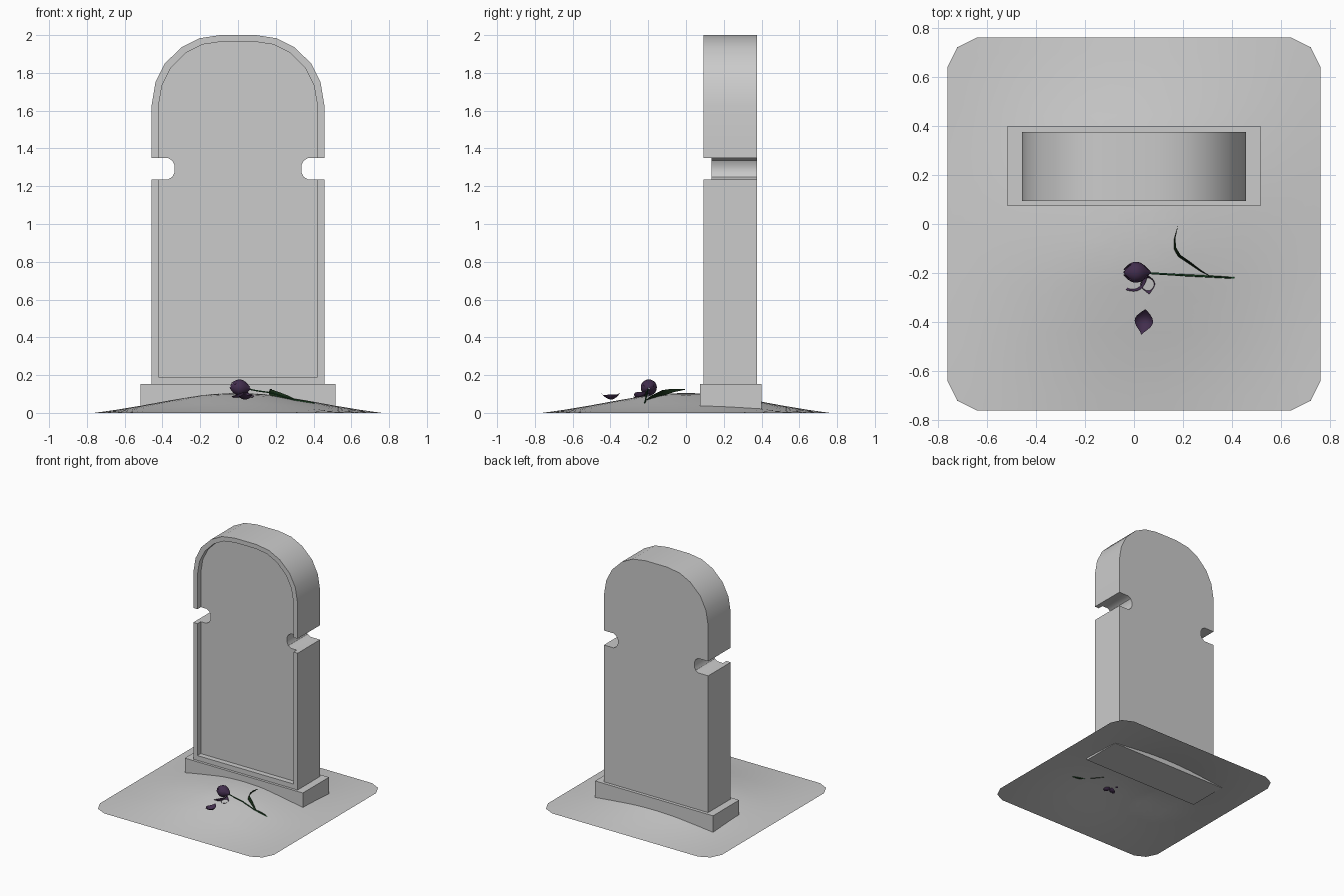
import bpy, bmesh, math
from mathutils import Vector

if "Cube" in bpy.data.objects:
    bpy.data.objects.remove(bpy.data.objects["Cube"])


def material(name, rgb):
    m = bpy.data.materials.new(name)
    m.diffuse_color = (*rgb, 1)
    m.use_nodes = True
    m.node_tree.nodes["Principled BSDF"].inputs["Base Color"].default_value = m.diffuse_color
    return m


def finish(name, bm, mat=None, smooth=True, closed=True):
    if closed:
        bmesh.ops.recalc_face_normals(bm, faces=bm.faces)
    me = bpy.data.meshes.new(name)
    bm.to_mesh(me)
    bm.free()
    ob = bpy.data.objects.new(name, me)
    bpy.context.collection.objects.link(ob)
    if mat:
        me.materials.append(mat)
    if smooth:
        bpy.ops.object.select_all(action='DESELECT')
        bpy.context.view_layer.objects.active = ob
        ob.select_set(True)
        bpy.ops.object.shade_smooth_by_angle(angle=math.radians(32))
    return ob


def prism(name, half, y0, y1, smooth=True):
    """Mirror a right-hand x/z profile and extrude it along y."""
    pts = half + [(-x, z) for x, z in reversed(half)]
    bm = bmesh.new()
    face = bm.faces.new([bm.verts.new((x, y0, z)) for x, z in pts])
    ext = bmesh.ops.extrude_face_region(bm, geom=[face])
    bmesh.ops.translate(bm, vec=(0, y1 - y0, 0),
                        verts=[g for g in ext['geom'] if isinstance(g, bmesh.types.BMVert)])
    return finish(name, bm, smooth=smooth)


def sheet(bm, rows):
    """Skin rows of points with quads."""
    vs = [[bm.verts.new(p) for p in row] for row in rows]
    for a, b in zip(vs, vs[1:]):
        for i in range(len(a) - 1):
            bm.faces.new((a[i], a[i + 1], b[i + 1], b[i]))


# Headstone slab with side notches, and its recessed front panel
arch = [(.457, 1.63), (.437, 1.75), (.387, 1.85), (.30, 1.935), (.205, 1.983), (.095, 2.0)]
notch = [(.457, 1.235), (.372, 1.235), (.347, 1.25), (.335, 1.275),
         (.335, 1.31), (.347, 1.335), (.372, 1.35), (.457, 1.35)]
inner = [(.42, .19), (.42, 1.63), (.402, 1.735), (.356, 1.825),
         (.278, 1.905), (.19, 1.95), (.09, 1.965)]
slab = prism("headstone_slab", [(.457, .145)] + notch + arch, .093, .375, smooth=False)
cutter = prism("panel_cutter", inner, 0, .135, smooth=False)
cutter.hide_render = True
mod = slab.modifiers.new("panel", 'BOOLEAN')
mod.operation = 'DIFFERENCE'
mod.solver = 'EXACT'
mod.object = cutter
bpy.context.view_layer.objects.active = slab
bpy.ops.object.modifier_apply(modifier=mod.name)
bpy.data.objects.remove(cutter)
bpy.ops.object.select_all(action='DESELECT')
slab.select_set(True)
bpy.ops.object.shade_smooth_by_angle(angle=math.radians(32))

# Plinth under the slab
prism("plinth", [(.517, .02), (.517, .152)], .073, .40, smooth=False)

# Grave mound: a single domed sheet with clipped corners
E = .762
curve = [(0, 1), (.13, .98), (.27, .88), (.53, .56), (.66, .38), (.85, .15), (1, 0)]


def bump(c):
    t = min(abs(c) / E, 1)
    for (a, ha), (b, hb) in zip(curve, curve[1:]):
        if t <= b:
            return ha + (hb - ha) * (t - a) / (b - a)
    return 0


outline = []
for k in range(4):
    c, s = round(math.cos(k * math.pi / 2)), round(math.sin(k * math.pi / 2))
    side = [(E, -.64 + 1.28 * i / 10) for i in range(11)] + [(.725, .725)]
    side[-1] = (.722, .722)
    outline += [(x * c - y * s, x * s + y * c) for x, y in side]
bm = bmesh.new()
outline.append(outline[0])
rings = 12
sheet(bm, [[(x * r / rings, y * r / rings, .105 * bump(x * r / rings) * bump(y * r / rings))
            for x, y in outline] for r in range(rings + 1)])
bmesh.ops.remove_doubles(bm, verts=bm.verts, dist=1e-4)
bmesh.ops.recalc_face_normals(bm, faces=bm.faces)
if sum(f.normal.z for f in bm.faces) < 0:
    bmesh.ops.reverse_faces(bm, faces=bm.faces)
finish("grave_mound", bm, closed=False)

# Flower petals: tapered patches of an egg-shaped shell
purple = material("petal_purple", (.055, .027, .075))
stem_green = material("stem_green", (.015, .09, .025))
leaf_green = material("leaf_green", (.008, .025, .008))


def petal(bm, base, axis, out, length, radius, spread, n=10):
    w = Vector(axis).normalized()
    u = Vector(out)
    u = (u - w * u.dot(w)).normalized()
    v = w.cross(u)
    rows = []
    for i in range(n + 1):
        s = i / n
        rad = radius * math.sin(math.pi * (.03 + .87 * s))
        wide = math.radians(spread) * (.12 + .88 * math.sin(math.pi * s) ** .6)
        rows.append([Vector(base) + w * length * s
                     + (u * math.cos(a) + v * math.sin(a)) * rad
                     for a in (wide * (j / 4 - 1) for j in range(9))])
    sheet(bm, rows)


bm = bmesh.new()
for k in range(3):
    for scale, shift, spread in ((1, 0, 68), (.8, 1.05, 68)):
        a = math.tau * k / 3 + math.pi / 2 + shift
        petal(bm, (.068, -.197, .127), (-1, 0, .12), (0, math.cos(a), math.sin(a)),
              .112 * (.92 + .08 * scale), .043 * scale, spread)
petal(bm, (.05, -.205, .115), (.15, -1, -.2), (0, 0, -1), .085, .034, 60)
petal(bm, (.055, -.21, .12), (-1, -.6, -.25), (0, -.6, -1), .11, .034, 60)
finish("flower_petals", bm, purple, closed=False)

# Loose fallen petal
bm = bmesh.new()
petal(bm, (.03, -.452, .108), (.15, 1, .1), (.1, 0, -1), .103, .043, 62)
finish("fallen_petal", bm, purple, closed=False)

# Stem
cu = bpy.data.curves.new("flower_stem", 'CURVE')
cu.dimensions = '3D'
cu.bevel_depth = .004
cu.bevel_resolution = 1
cu.use_fill_caps = True
sp = cu.splines.new('POLY')
path = [(.05, -.2, .127), (.10, -.203, .117), (.18, -.208, .106), (.30, -.214, .068), (.41, -.22, .047)]
sp.points.add(len(path) - 1)
for p, co in zip(sp.points, path):
    p.co = (*co, 1)
cu.materials.append(stem_green)
bpy.context.collection.objects.link(bpy.data.objects.new("flower_stem", cu))


# Leaves: tapered upright ribbons with a folded midrib
def leaf(name, path, half, lean):
    bm = bmesh.new()
    rows = []
    for i, p in enumerate(path):
        h = half * (.1 + .9 * math.sin(math.pi * i / (len(path) - 1)))
        p, d = Vector(p), Vector((lean[0], lean[1], 1)).normalized()
        rows.append([p - d * h, p + Vector((lean[1], -lean[0], 0)) * h * .4, p + d * h])
    sheet(bm, rows)
    finish(name, bm, leaf_green, closed=False)


leaf("curved_leaf", [(.31, -.213, .066), (.27, -.19, .08), (.225, -.158, .092), (.185, -.13, .104),
                     (.168, -.10, .111), (.166, -.06, .119), (.18, -.005, .124)], .017, (.3, .25))
leaf("stem_leaf", [(.28, -.212, .074), (.32, -.216, .065), (.36, -.218, .057),
                   (.39, -.219, .052), (.415, -.22, .047)], .009, (.1, .4))
